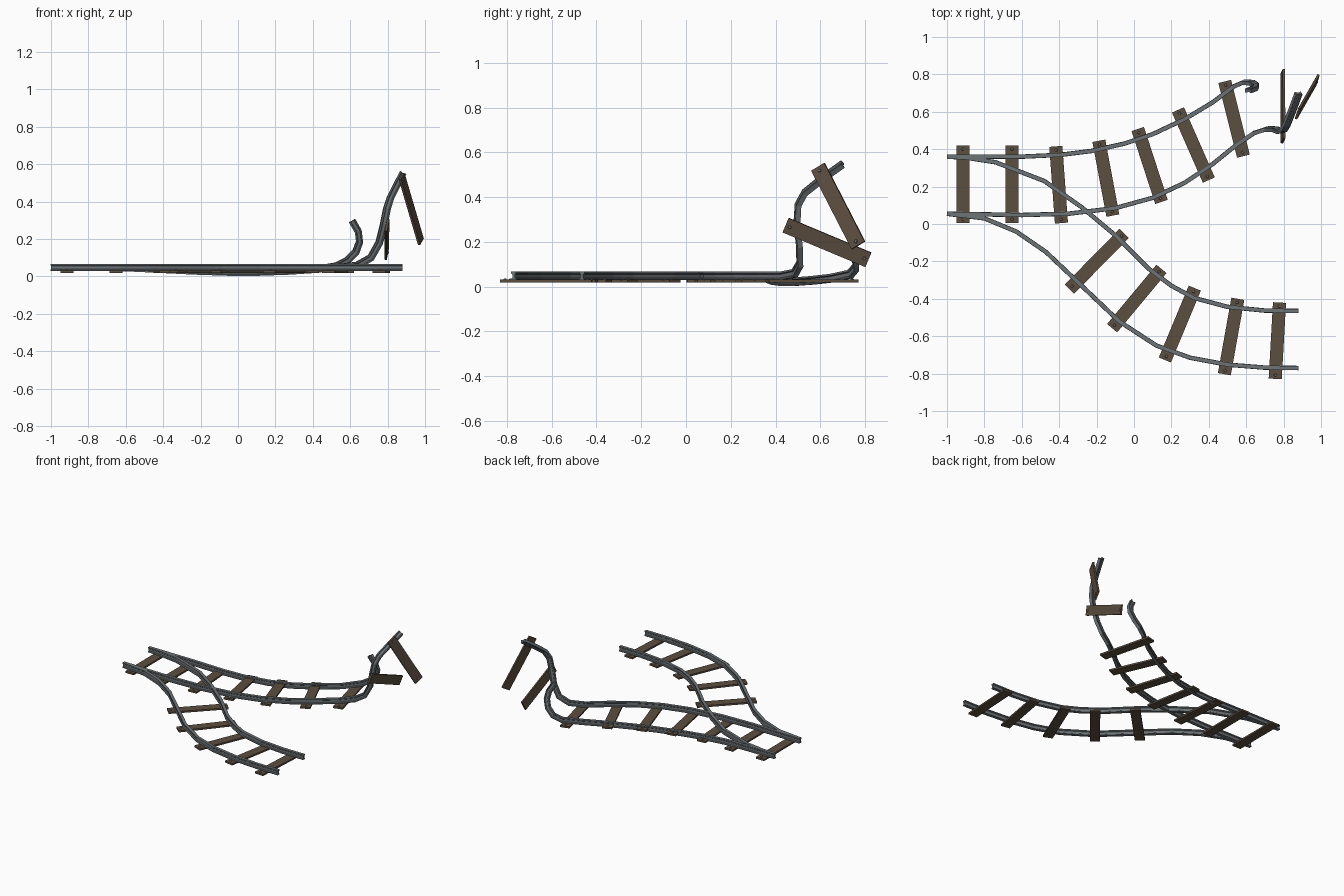
import bpy, bmesh
from mathutils import Vector, Matrix

if "Cube" in bpy.data.objects:
    bpy.data.objects.remove(bpy.data.objects["Cube"])


def material(name, colour):
    m = bpy.data.materials.new(name)
    m.diffuse_color = (*colour, 1)
    m.use_nodes = True
    m.node_tree.nodes["Principled BSDF"].inputs["Base Color"].default_value = m.diffuse_color
    return m


STEEL = material("rail steel", (0.155, 0.172, 0.182))
WOOD = material("brown wood", (0.108, 0.077, 0.050))
IRON = material("nail iron", (0.20, 0.18, 0.17))

# I-shaped rail section: (sideways, up)
HALF = [(0.012, -0.019), (0.012, -0.013), (0.006, -0.009),
        (0.006, 0.007), (0.011, 0.011), (0.011, 0.019)]
SECTION = HALF + [(-s, u) for s, u in reversed(HALF)]


def finish(bm, name, mats):
    bmesh.ops.recalc_face_normals(bm, faces=bm.faces)
    me = bpy.data.meshes.new(name)
    bm.to_mesh(me)
    bm.free()
    for m in mats:
        me.materials.append(m)
    ob = bpy.data.objects.new(name, me)
    bpy.context.collection.objects.link(ob)
    return ob


def rail(name, pts):
    """Sweep the rail section along a path, carrying the up direction round bends."""
    pts = [Vector((*p, 0.048)) if len(p) == 2 else Vector(p) for p in pts]
    bm = bmesh.new()
    up, rings = Vector((0, 0, 1)), []
    for i, p in enumerate(pts):
        d_in = (p - pts[i - 1]).normalized() if i else (pts[1] - p).normalized()
        d_out = (pts[i + 1] - p).normalized() if i + 1 < len(pts) else d_in
        t = (d_in + d_out).normalized()
        up = (up - t * up.dot(t)).normalized()
        side = t.cross(up)
        rings.append([bm.verts.new(p + side * s + up * u) for s, u in SECTION])
    n = len(SECTION)
    for a, b in zip(rings, rings[1:]):
        for k in range(n):
            bm.faces.new((a[k], a[(k + 1) % n], b[(k + 1) % n], b[k]))
    bm.faces.new(rings[0])
    bm.faces.new(rings[-1])
    return finish(bm, name, [STEEL])


def sleeper(name, a, b, width_dir=None):
    """Plank from a to b, with a nail head near each end of its upper face."""
    a, b = Vector(a), Vector(b)
    y = (a - b).normalized()
    x = Vector(width_dir) if width_dir else y.cross(Vector((0, 0, 1)))
    x = (x - y * x.dot(y)).normalized()
    z = x.cross(y)
    length = (a - b).length
    frame = Matrix((x, y, z)).transposed().to_4x4()
    frame.translation = (a + b) / 2
    bm = bmesh.new()
    bmesh.ops.create_cube(bm, size=1, matrix=frame @ Matrix.Diagonal((0.07, length, 0.013, 1)))
    for s in (-1, 1):
        old = set(bm.faces)
        bmesh.ops.create_cone(bm, cap_ends=True, segments=6, radius1=0.009, radius2=0.006,
                              depth=0.006,
                              matrix=frame @ Matrix.Translation((0, s * (length / 2 - 0.02), 0.008)))
        for f in bm.faces:
            if f not in old:
                f.material_index = 1
    return finish(bm, name, [WOOD, IRON])


# main line rails, sagging slightly then torn upward at the far end
rail("main_outer_rail", [
    (-1, .36), (-.6, .36, .046), (-.39, .37, .036), (-.23, .39, .028), (-.05, .43, .022),
    (.1, .48, .022), (.27, .56, .028), (.42, .65, .038), (.53, .733, .056), (.585, .758, .085),
    (.63, .755, .13), (.65, .74, .185), (.643, .725, .24), (.61, .712, .297)])
rail("main_inner_rail", [
    (-1, .055), (-.6, .048), (-.35, .055), (-.1, .085), (.1, .14), (.27, .22), (.42, .32),
    (.55, .425), (.64, .485, .06), (.71, .508, .10), (.755, .506, .18), (.78, .495, .28),
    (.797, .50, .365), (.815, .53, .42), (.845, .605, .48), (.88, .70, .548)])

# branch line rails
rail("branch_outer_rail", [
    (-1, .36), (-.9, .355), (-.74, .33), (-.48, .23), (-.28, .09), (-.1, -.06), (.08, -.24),
    (.2, -.33), (.32, -.395), (.5, -.443), (.7, -.463), (.88, -.465)])
rail("branch_inner_rail", [
    (-1, .055), (-.8, .03), (-.63, -.04), (-.47, -.15), (-.28, -.33), (-.08, -.52),
    (.12, -.65), (.3, -.715), (.5, -.752), (.7, -.768), (.88, -.77)])

# flat sleepers: upper end x, y then lower end x, y
FLAT = {
    "main": [(-.915, .42, -.915, .005), (-.652, .42, -.652, .005), (-.418, .415, -.388, .005),
             (-.188, .445, -.113, .045), (.02, .508, .147, .118), (.235, .61, .4, .235),
             (.485, .762, .585, .363)],
    "branch": [(-.052, -.05, -.345, -.348), (.147, -.24, -.117, -.557), (.325, -.343, .165, -.727),
               (.555, -.40, .483, -.803), (.778, -.42, .755, -.828)],
}
for line, rows in FLAT.items():
    for i, (x1, y1, x2, y2) in enumerate(rows):
        sleeper(f"{line}_sleeper_{i + 1}", (x1, y1, .0245), (x2, y2, .0245))

# sleepers hanging from the torn rail
sleeper("hanging_sleeper_low", (.797, .445, .275), (.795, .815, .12), (.012, .026, .062))
sleeper("hanging_sleeper_high", (.875, .59, .535), (.978, .77, .185), (.02, .06, .032))
